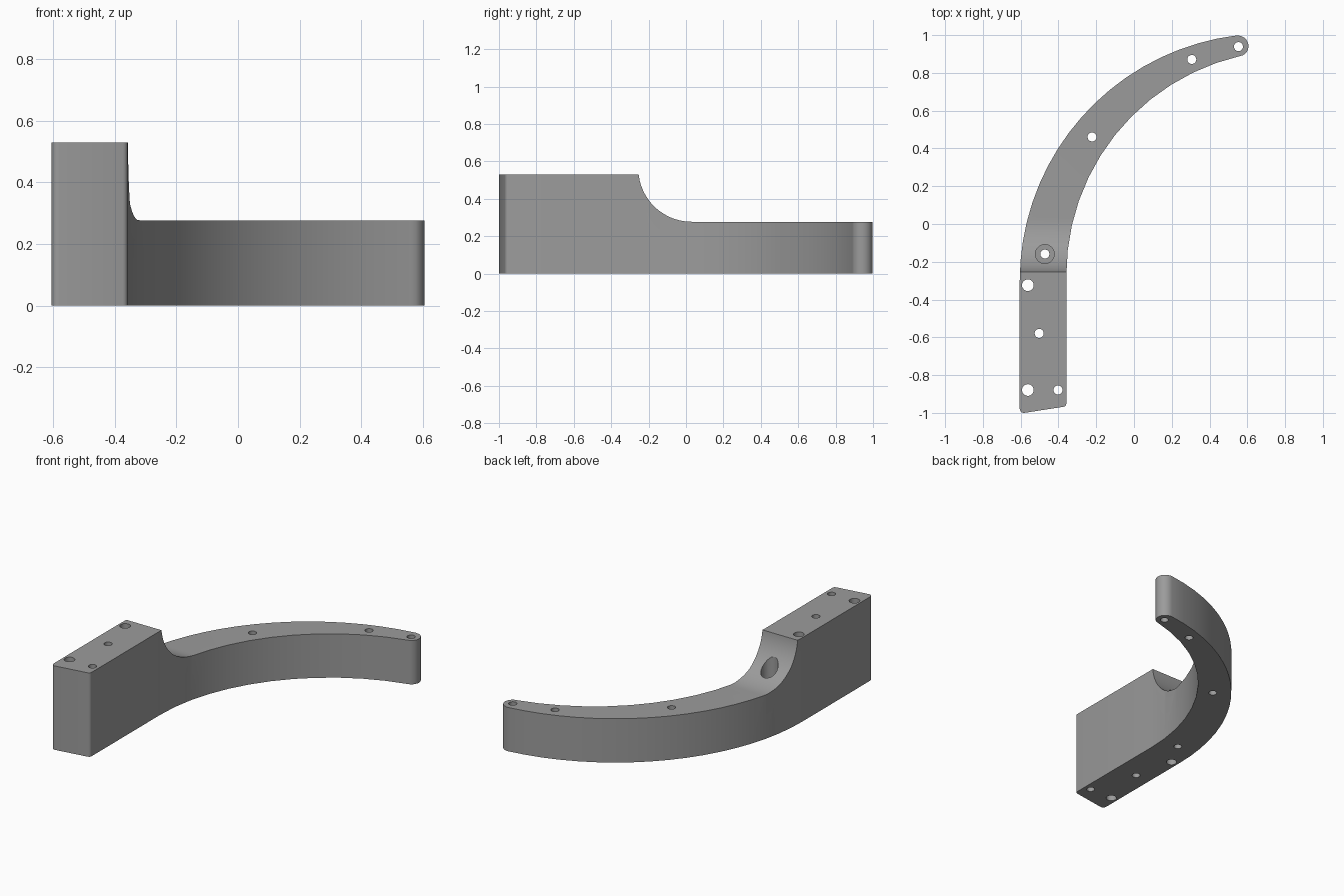
import bpy, bmesh
from math import radians, cos, sin

if "Cube" in bpy.data.objects:
    bpy.data.objects.remove(bpy.data.objects["Cube"])


def arc(cx, cy, r, a0, a1, n):
    return [(cx + r * cos(radians(a0 + (a1 - a0) * i / n)),
             cy + r * sin(radians(a0 + (a1 - a0) * i / n))) for i in range(n + 1)]


def prism(bm, points, offset):
    # Extrude a closed loop of 3D points along an offset
    face = bm.faces.new([bm.verts.new(p) for p in points])
    ext = bmesh.ops.extrude_face_region(bm, geom=[face])["geom"]
    bmesh.ops.translate(bm, vec=offset,
                        verts=[v for v in ext if isinstance(v, bmesh.types.BMVert)])


def make_object(name, bm):
    bmesh.ops.recalc_face_normals(bm, faces=bm.faces[:])
    mesh = bpy.data.meshes.new(name)
    bm.to_mesh(mesh)
    bm.free()
    ob = bpy.data.objects.new(name, mesh)
    bpy.context.collection.objects.link(ob)
    return ob


def cut(target, cutter):
    cutter.hide_render = True
    bpy.context.view_layer.objects.active = target
    mod = target.modifiers.new("cut", 'BOOLEAN')
    mod.operation, mod.solver, mod.object = 'DIFFERENCE', 'EXACT', cutter
    bpy.ops.object.modifier_apply(modifier=mod.name)
    bpy.data.objects.remove(cutter)


HIGH, LOW = 0.53, 0.277

# Curved arm outline: outer arc, round tip, inner arc, slanted foot
outline = arc(0.703, -0.30, 1.308, 180, 97, 18)
outline += arc(0.5505, 0.942, 0.0555, 82, -62, 10)
outline += arc(0.830, -0.268, 1.188, 103, 180, 12)
outline += arc(-0.376, -0.950, 0.018, 0, -81, 4)
outline += arc(-0.583, -0.978, 0.022, -81, -180, 5)
bm = bmesh.new()
prism(bm, [(x, y, 0) for x, y in outline], (0, 0, HIGH))
arm = make_object("curved_arm", bm)

# Dark grey finish
grey = bpy.data.materials.new("dark_grey")
grey.diffuse_color = (0.33, 0.33, 0.33, 1)
grey.use_nodes = True
grey.node_tree.nodes["Principled BSDF"].inputs["Base Color"].default_value = grey.diffuse_color
arm.data.materials.append(grey)

# Step cutter: concave sweep from the tall block down to the low arm
profile = arc(0.03, 0.562, 0.285, 180, 270, 20) + [(1.3, LOW), (1.3, 0.8), (-0.255, 0.8)]
bm = bmesh.new()
prism(bm, [(-1, y, z) for y, z in profile], (2, 0, 0))
cut(arm, make_object("step_cutter", bm))

# Through holes (x, y, radius) and the counterbore
holes = [(0.553, 0.939, 0.024), (0.306, 0.871, 0.024), (-0.222, 0.461, 0.024),
         (-0.472, -0.159, 0.024), (-0.562, -0.324, 0.031), (-0.502, -0.579, 0.024),
         (-0.562, -0.879, 0.031), (-0.402, -0.879, 0.024)]
bm = bmesh.new()
for x, y, r in holes:
    prism(bm, [(px, py, -0.1) for px, py in arc(x, y, r, 0, 345, 23)], (0, 0, 1))
cut(arm, make_object("hole_cutter", bm))

bm = bmesh.new()
prism(bm, [(px, py, 0.27) for px, py in arc(-0.472, -0.159, 0.05, 0, 348.75, 31)], (0, 0, 0.6))
cut(arm, make_object("counterbore_cutter", bm))

bpy.ops.object.select_all(action='DESELECT')
arm.select_set(True)
bpy.context.view_layer.objects.active = arm
bpy.ops.object.shade_smooth_by_angle(angle=radians(30))
